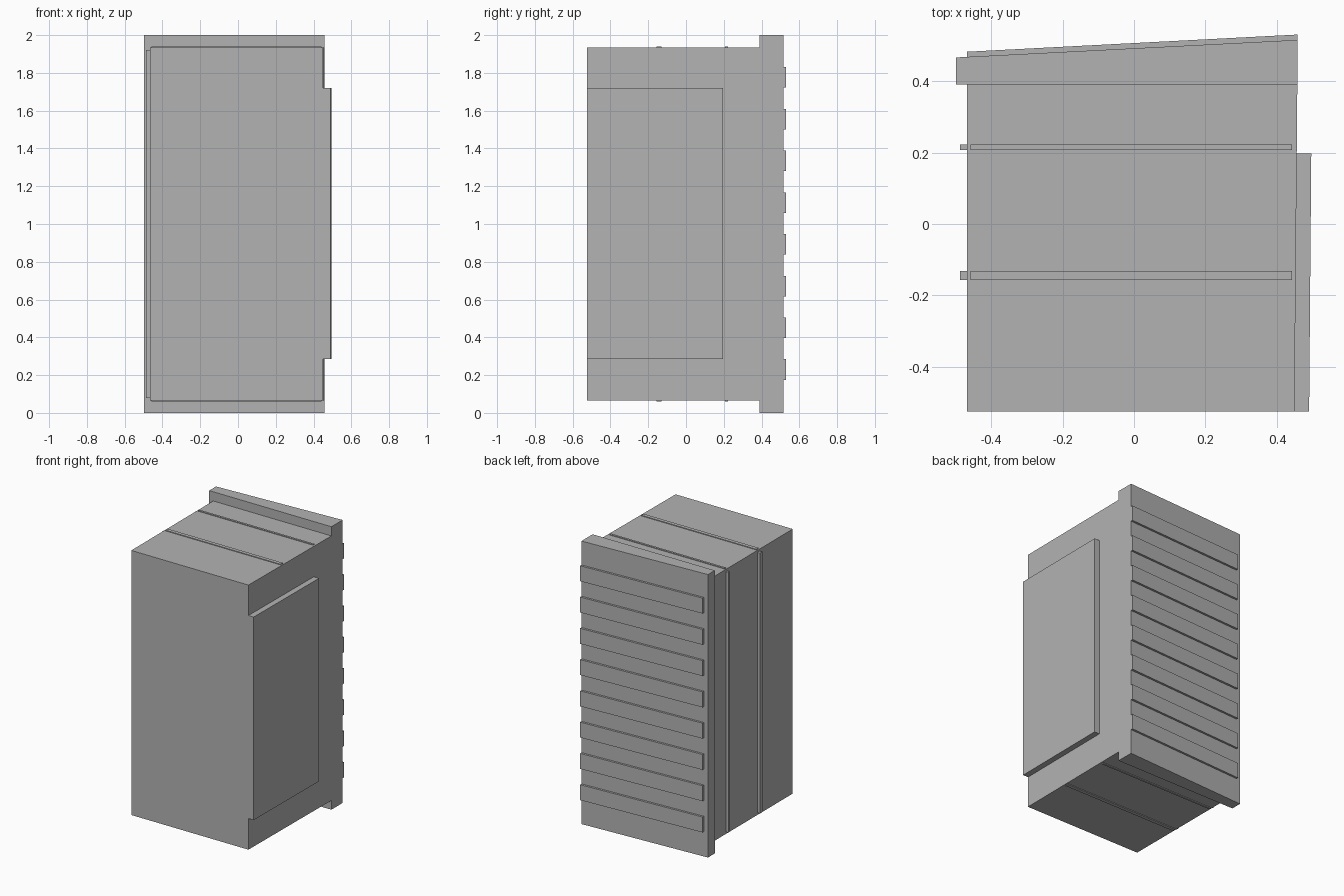
import bpy
import bmesh

cube = bpy.data.objects.get("Cube")
if cube:
    bpy.data.objects.remove(cube, do_unlink=True)

# Single plain grey finish
GREY = (0.45, 0.45, 0.45, 1.0)
grey = bpy.data.materials.new("plain grey")
grey.use_nodes = True
grey.diffuse_color = GREY
grey.node_tree.nodes["Principled BSDF"].inputs["Base Color"].default_value = GREY


def prism(name, outline, z0, z1):
    """Extrude a plan outline (x, y) from z0 up to z1."""
    bm = bmesh.new()
    base = bm.faces.new([bm.verts.new((x, y, z0)) for x, y in outline])
    top = bmesh.ops.extrude_face_region(bm, geom=[base])["geom"]
    moved = [v for v in top if isinstance(v, bmesh.types.BMVert)]
    bmesh.ops.translate(bm, vec=(0, 0, z1 - z0), verts=moved)
    bmesh.ops.recalc_face_normals(bm, faces=bm.faces)
    mesh = bpy.data.meshes.new(name)
    bm.to_mesh(mesh)
    bm.free()
    mesh.materials.append(grey)
    obj = bpy.data.objects.new(name, mesh)
    bpy.context.collection.objects.link(obj)
    return obj


def box(name, x0, x1, y0, y1, z0, z1):
    return prism(name, [(x0, y0), (x1, y0), (x1, y1), (x0, y1)], z0, z1)


FRONT, LEFT_X, BOTTOM, TOP = -0.525, -0.467, 0.065, 1.935

# Main cabinet, slightly wider toward the back
prism("cabinet_body", [(LEFT_X, FRONT), (0.449, FRONT), (0.457, 0.39), (LEFT_X, 0.39)],
      BOTTOM, TOP)

# Back flange with a slanted rear face
prism("back_flange", [(-0.498, 0.39), (0.457, 0.39), (0.457, 0.515), (-0.498, 0.466)], 0, 2)

# Raised side panel
prism("side_panel", [(0.44, FRONT), (0.49, FRONT), (0.496, 0.197), (0.44, 0.197)], 0.285, 1.72)

# Horizontal slats following the slanted back
for i in range(8):
    z = 0.175 + i * 0.221
    prism(f"back_slat_{i + 1}",
          [(LEFT_X, 0.46), (0.457, 0.507), (0.457, 0.53), (LEFT_X, 0.482)], z, z + 0.109)

# Thin ribs wrapping the top, bottom and one side
for label, y0, y1 in (("front", -0.157, -0.131), ("rear", 0.207, 0.222)):
    box(f"{label}_top_rib", -0.457, 0.442, y0, y1, TOP - 0.01, TOP + 0.005)
    box(f"{label}_bottom_rib", -0.457, 0.442, y0, y1, BOTTOM - 0.005, BOTTOM + 0.01)
    box(f"{label}_side_rib", -0.487, LEFT_X + 0.01, y0, y1, 0.08, 1.92)
